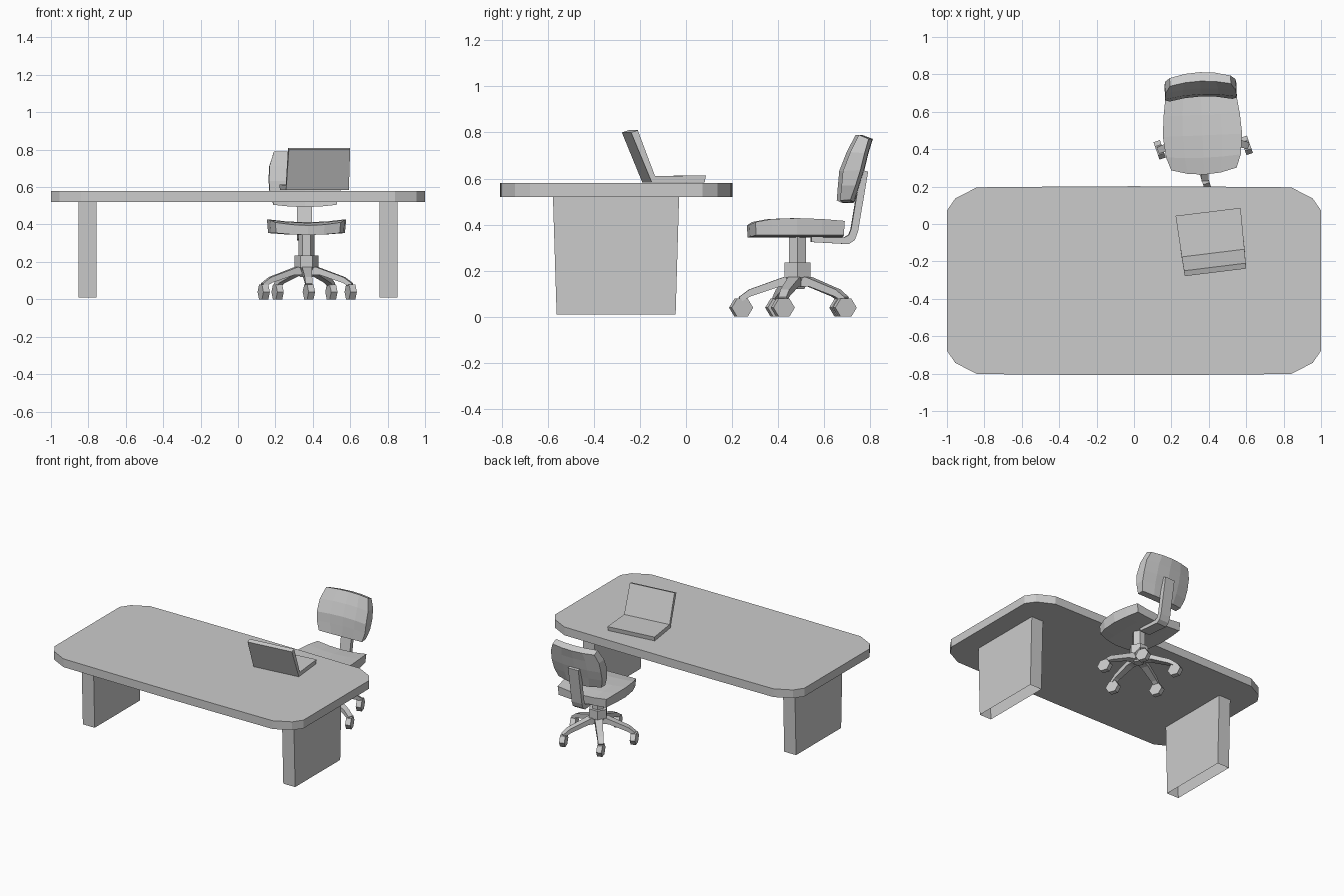
import bpy
from math import cos, sin, radians
import bmesh

if "Cube" in bpy.data.objects:
    bpy.data.objects.remove(bpy.data.objects["Cube"])

CX, CY = 0.366, 0.484          # chair axis
TURN = radians(2.4)            # slight turn of the upper chair


def make(name, verts, faces, loc=(0, 0, 0), rot=0):
    bm = bmesh.new()
    vs = [bm.verts.new(v) for v in verts]
    for f in faces:
        bm.faces.new([vs[i] for i in f])
    bmesh.ops.recalc_face_normals(bm, faces=bm.faces)
    me = bpy.data.meshes.new(name)
    bm.to_mesh(me)
    bm.free()
    ob = bpy.data.objects.new(name, me)
    ob.location = loc
    ob.rotation_euler = (0, 0, rot)
    bpy.context.collection.objects.link(ob)
    return ob


def loop_faces(n, caps=True):
    # side quads between two rings of n points, plus end caps
    f = [(i, (i + 1) % n, n + (i + 1) % n, n + i) for i in range(n)]
    return f + [tuple(range(n)), tuple(range(n, 2 * n))] if caps else f


def side_profile(name, pts, loc, rot):
    # profile points (distance along local x, height, half width)
    verts = [(d, s * w, z) for s in (-1, 1) for d, z, w in pts]
    return make(name, verts, loop_faces(len(pts)), loc, rot)


def prism(name, r1, r2, z1, z2, sides=6):
    ring = [radians(360 * i / sides) for i in range(sides)]
    verts = [(r * cos(a), r * sin(a), z) for r, z in ((r1, z1), (r2, z2)) for a in ring]
    return make(name, verts, loop_faces(sides), (CX, CY, 0))


def pad(name, rows_a, rows_b):
    # cushion: two point grids joined by a rim
    m, n = len(rows_a), len(rows_a[0])
    verts = [p for g in (rows_a, rows_b) for r in g for p in r]
    faces = []
    for o in (0, m * n):
        faces += [(o + i * n + j, o + i * n + j + 1, o + (i + 1) * n + j + 1, o + (i + 1) * n + j)
                  for i in range(m - 1) for j in range(n - 1)]
    rim = ([j for j in range(n)] + [i * n + n - 1 for i in range(1, m)]
           + [(m - 1) * n + j for j in range(n - 2, -1, -1)] + [i * n for i in range(m - 2, 0, -1)])
    k = m * n
    for a, b in zip(rim, rim[1:] + rim[:1]):
        faces.append((a, b, k + b, k + a))
    return make(name, verts, faces, (CX, CY, 0), TURN)


# desk top with clipped corners
q = [(1, 0.375), (0.955, 0.44), (0.84, 0.499), (0.4, 0.503), (0, 0.505)]
half = q + [(-x, y) for x, y in q[-2::-1]]
outline = half + [(-x, -y) for x, y in half]
make("desk_top", [(x, y, z) for z in (0.52, 0.58) for x, y in outline],
     loop_faces(len(outline)), (0, -0.303, 0))

# slab legs, open at the ends, tapering slightly downwards
for side, name in ((-1, "left_desk_leg"), (1, "right_desk_leg")):
    verts = [(side * x, y, z) for z, y0, y1 in ((0.01, -0.562, -0.045), (0.521, -0.578, -0.03))
             for x, y in ((0.757, y0), (0.852, y0), (0.852, y1), (0.757, y1))]
    make(name, verts, loop_faces(4, caps=False))

# open laptop
side_profile("laptop", [(0, 0.613, 0.175), (0.222, 0.611, 0.169), (0.297, 0.81, 0.166),
                        (0.326, 0.80, 0.165), (0.236, 0.583, 0.169), (0.005, 0.583, 0.174)],
             (0.396, 0.065, 0), radians(-83))

# seat: rows of (y, half width, edge height, front bow)
T = (-1, -0.5, 0, 0.5, 1)
seat_rows = [(-0.19, 0.175, 0.411, 0.03), (-0.12, 0.2, 0.424, 0.01),
             (-0.01, 0.212, 0.428, 0), (0.1, 0.204, 0.424, 0), (0.198, 0.19, 0.416, 0)]
top = [[(t * w, y - b * (1 - t * t), z - 0.016 * (1 - t * t)) for t in T] for y, w, z, b in seat_rows]
under = [[(t * w * 0.97, y * 0.98 - b * (1 - t * t), 0.354 - 0.01 * (1 - t * t)) for t in T]
         for y, w, z, b in seat_rows]
pad("seat", top, under)

# backrest: rows of (front y, front z, back y, back z, half width)
back_rows = [(0.178, 0.505, 0.248, 0.507, 0.168), (0.184, 0.57, 0.27, 0.57, 0.188),
             (0.19, 0.633, 0.291, 0.637, 0.192), (0.222, 0.715, 0.309, 0.71, 0.188),
             (0.26, 0.79, 0.328, 0.772, 0.163)]
front, rear = [], []
for i, (yf, zf, yb, zb, w) in enumerate(back_rows):
    dip = 0.012 if i == 0 else 0
    front.append([(t * w, yf + 0.02 * (1 - t * t), zf - dip * (1 - t * t)) for t in T])
    rear.append([(t * w, yb - 0.025 * t * t, zb - dip * (1 - t * t)) for t in T])
pad("backrest", front, rear)

# bent bar carrying the backrest
bar = [(0.059, 0.346), (0.2, 0.343), (0.222, 0.355), (0.232, 0.38), (0.275, 0.637),
       (0.306, 0.63), (0.262, 0.37), (0.248, 0.333), (0.222, 0.315), (0.059, 0.324)]
side_profile("backrest_support", [(d, z, 0.04) for d, z in bar], (CX, CY, 0), radians(90) + TURN)

# column and hub
prism("column", 0.043, 0.043, 0.22, 0.352)
prism("hub", 0.065, 0.065, 0.17, 0.235)
prism("hub_base", 0.035, 0.058, 0.12, 0.17)

# five feet with parallel hexagonal casters
foot = [(0.02, 0.178, 0.026), (0.06, 0.172, 0.026), (0.21, 0.118, 0.02), (0.255, 0.085, 0.018),
        (0.245, 0.065, 0.018), (0.205, 0.088, 0.02), (0.08, 0.13, 0.026), (0.02, 0.13, 0.026)]
wheel = [(0.049 * cos(radians(60 * i)), 0.045 * sin(radians(60 * i)), 0.018) for i in range(6)]
for k in range(5):
    a = radians(-87 + 72 * k)
    side_profile(f"foot_{k + 1}", foot, (CX, CY, 0), a)
    side_profile(f"caster_{k + 1}", wheel,
                 (CX + 0.245 * cos(a), CY + 0.245 * sin(a), 0.039), radians(-71))
